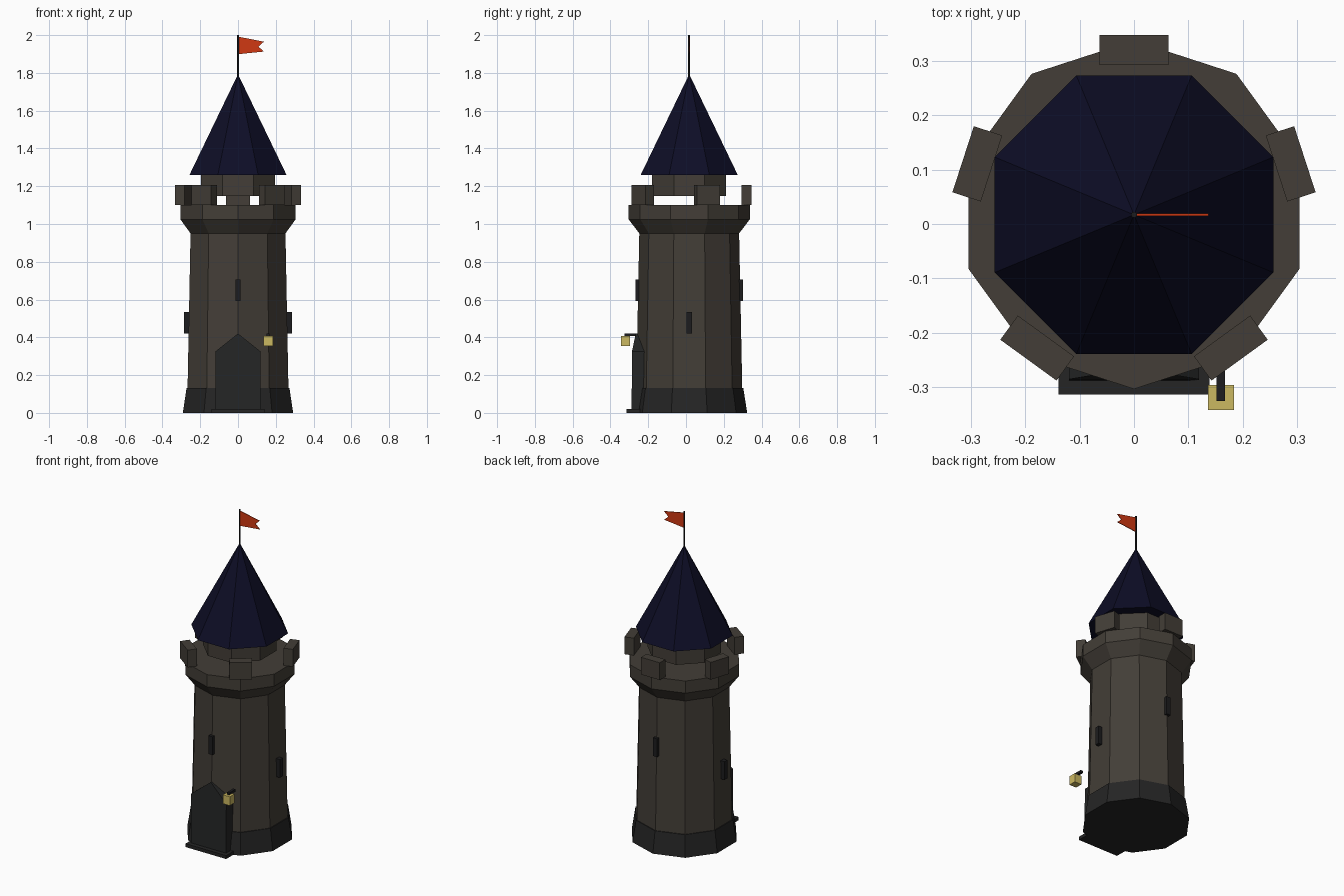
import bpy, bmesh, math
from mathutils import Matrix, Vector

if "Cube" in bpy.data.objects:
    bpy.data.objects.remove(bpy.data.objects["Cube"])

CY = 0.017  # tower axis in y


def material(name, rgb):
    m = bpy.data.materials.new(name)
    m.use_nodes = True
    m.diffuse_color = (*rgb, 1)
    bsdf = next(n for n in m.node_tree.nodes if n.type == 'BSDF_PRINCIPLED')
    bsdf.inputs["Base Color"].default_value = (*rgb, 1)
    return m


stone = material("stone", (0.056, 0.048, 0.038))
dark_stone = material("dark stone", (0.018, 0.018, 0.018))
wood = material("dark door", (0.018, 0.019, 0.019))
iron = material("iron", (0.012, 0.012, 0.013))
slate = material("navy roof", (0.004, 0.004, 0.019))
red = material("red flag", (0.63, 0.04, 0.006))
glow = material("lantern yellow", (0.6, 0.48, 0.12))


def finish(name, bm, mat):
    bmesh.ops.recalc_face_normals(bm, faces=bm.faces)
    mesh = bpy.data.meshes.new(name)
    bm.to_mesh(mesh)
    bm.free()
    mesh.materials.append(mat)
    ob = bpy.data.objects.new(name, mesh)
    bpy.context.collection.objects.link(ob)
    return ob


def prism(name, sides, profile, mat, start=0.0):
    """Stack polygon rings given as (radius, z); radius 0 closes to a point."""
    bm = bmesh.new()
    rings = []
    for r, z in profile:
        count = sides if r else 1
        rings.append([bm.verts.new((r * math.cos(start + math.tau * i / sides),
                                    CY + r * math.sin(start + math.tau * i / sides), z))
                      for i in range(count)])
    for a, b in zip(rings, rings[1:]):
        for i in range(sides):
            j = (i + 1) % sides
            top = [b[j], b[i]] if len(b) > 1 else [b[0]]
            bm.faces.new([a[i], a[j]] + top)
    for ring in (rings[0], rings[-1]):
        if len(ring) > 1:
            bm.faces.new(ring)
    return finish(name, bm, mat)


def box(name, lo, hi, mat, turn=None):
    """Box between two corners, optionally turned about the tower axis."""
    lo, hi = Vector(lo), Vector(hi)
    bm = bmesh.new()
    bmesh.ops.create_cube(bm, size=1, matrix=Matrix.Translation((lo + hi) / 2)
                          @ Matrix.Diagonal((*(hi - lo), 1)))
    if turn is not None:
        bm.transform(Matrix.Translation((0, CY, 0)) @ Matrix.Rotation(turn, 4, 'Z'))
    return finish(name, bm, mat)


def slab(name, front, back, mat):
    """Solid between two matching outlines."""
    bm = bmesh.new()
    f = [bm.verts.new(p) for p in front]
    b = [bm.verts.new(p) for p in back]
    bm.faces.new(f)
    bm.faces.new(b)
    for i in range(len(f)):
        j = (i + 1) % len(f)
        bm.faces.new([f[i], f[j], b[j], b[i]])
    return finish(name, bm, mat)


# Tower: ten sides with a corner at front and back
corner = math.pi / 2
prism("plinth", 10, [(0.307, 0), (0.286, 0.133)], dark_stone, corner)
prism("tower_wall", 10, [(0.281, 0.12), (0.264, 0.96)], stone, corner)
prism("parapet", 10, [(0.264, 0.95), (0.321, 1.025), (0.321, 1.10)], stone, corner)

# Five battlement blocks
for i in range(5):
    box(f"merlon_{i + 1}", (0.276, -0.064, 1.10), (0.331, 0.064, 1.207), stone,
        corner + math.tau * i / 5)

# Turret and pointed roof: eight sides
eighth = math.pi / 8
prism("turret", 8, [(0.212, 1.147), (0.212, 1.263)], stone, eighth)
prism("roof", 8, [(0.278, 1.26), (0, 1.793)], slate, eighth)

# Flagpole and swallow-tailed flag
prism("flagpole", 6, [(0.006, 1.77), (0.006, 2.0)], iron)
outline = [(0, 1.992), (0.137, 1.965), (0.108, 1.939), (0.137, 1.913), (0, 1.899)]
slab("flag", [(x, CY - 0.002, z) for x, z in outline],
     [(x, CY + 0.002, z) for x, z in outline], red)

# Arrow slits: high at front and back, low at the sides
for name, quarter, z in (("left", 0, 0.42), ("back", 1, 0.592),
                         ("right", 2, 0.42), ("front", 3, 0.592)):
    box(f"{name}_slit", (0.25, -0.014, z), (0.285, 0.014, z + 0.113), iron,
        quarter * math.pi / 2)

# Door with a pointed head leaning back to the wall, and its step
door = [(-0.12, -0.288, 0), (0.12, -0.288, 0), (0.12, -0.286, 0.325),
        (0, -0.266, 0.42), (-0.12, -0.286, 0.325)]
slab("door", door, [(x, -0.2, z) for x, y, z in door], wood)
box("door_step", (-0.139, -0.314, 0), (0.139, -0.2, 0.021), dark_stone)

# Lantern on its bracket
box("lantern", (0.136, -0.343, 0.353), (0.184, -0.297, 0.408), glow)
box("lantern_bracket", (0.152, -0.326, 0.406), (0.168, -0.265, 0.421), iron)
